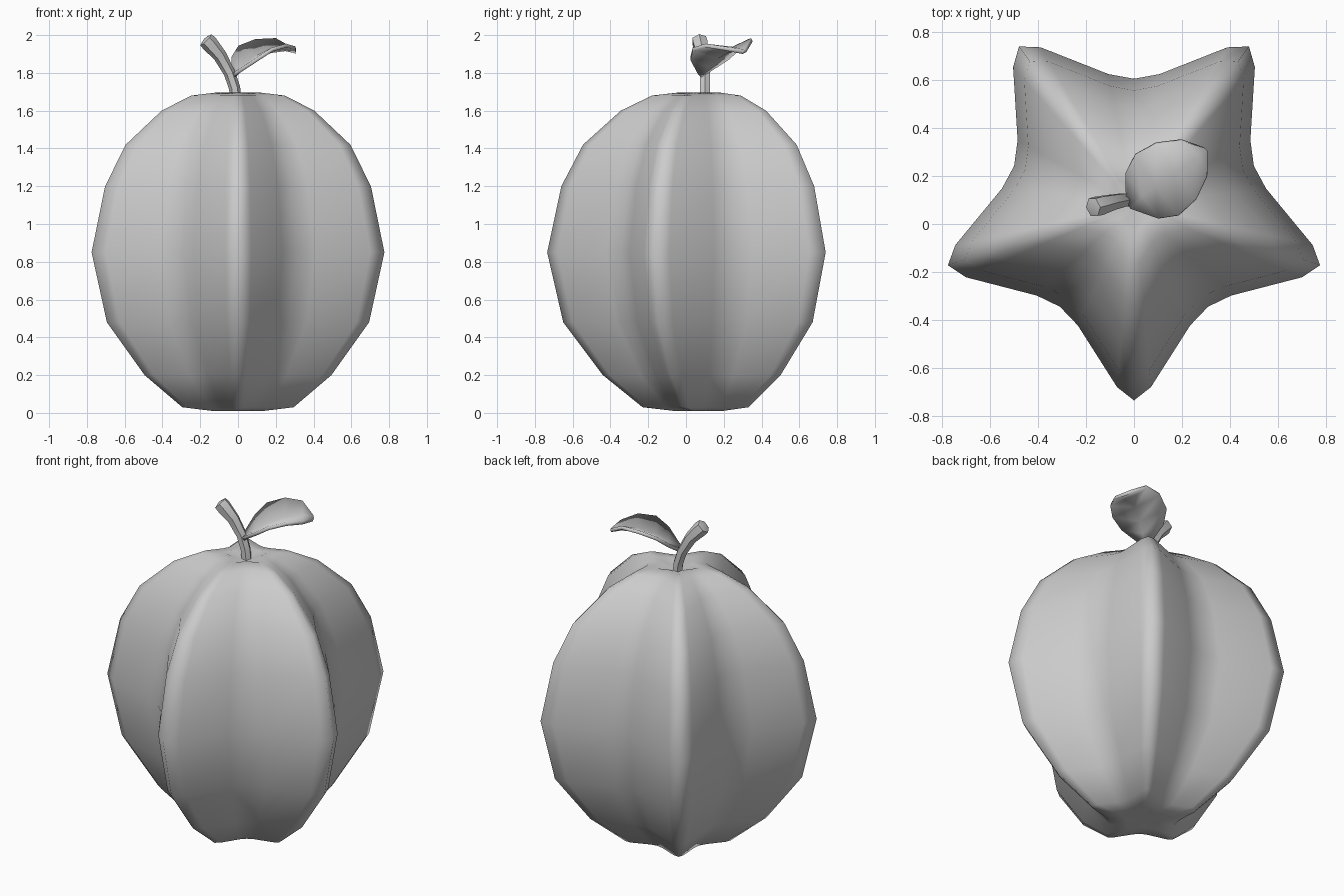
import bpy, bmesh
from math import sin, cos, pi, radians
from mathutils import Vector

old = bpy.data.objects.get("Cube")
if old:
    bpy.data.objects.remove(old, do_unlink=True)

grey = bpy.data.materials.new("plain grey")
grey.use_nodes = True
colour = (0.6, 0.6, 0.6, 1)
grey.diffuse_color = colour
grey.node_tree.nodes["Principled BSDF"].inputs["Base Color"].default_value = colour


def finish(name, bm):
    bmesh.ops.recalc_face_normals(bm, faces=bm.faces)
    mesh = bpy.data.meshes.new(name)
    bm.to_mesh(mesh)
    bm.free()
    mesh.materials.append(grey)
    mesh.shade_smooth()
    obj = bpy.data.objects.new(name, mesh)
    bpy.context.collection.objects.link(obj)
    return obj


def loft(name, rings, start, end):
    """Skin closed rings of points and close both ends with a fan."""
    bm = bmesh.new()
    rows = [[bm.verts.new(p) for p in ring] for ring in rings]
    n = len(rows[0])
    for a, b in zip(rows, rows[1:]):
        for i in range(n):
            j = (i + 1) % n
            bm.faces.new((a[i], a[j], b[j], b[i]))
    for row, tip in ((rows[0], start), (rows[-1], end)):
        centre = bm.verts.new(tip)
        for i in range(n):
            bm.faces.new((row[i], row[(i + 1) % n], centre))
    return finish(name, bm)


# Fruit: a five-pointed star section scaled along a rounded profile
CY = 0.08
point = [(0, 1), (5.3, 0.936), (25, 0.68), (36, 0.644), (47, 0.68), (66.7, 0.936)]
star = [(radians(72 * k + a - 90), r) for k in range(5) for a, r in point]
profile = [(0.14, 0.01), (0.31, 0.03), (0.52, 0.2), (0.73, 0.48), (0.815, 0.85),
           (0.74, 1.2), (0.625, 1.42), (0.425, 1.6), (0.26, 1.68), (0.13, 1.695)]
rings = [[(R * r * cos(a), CY + R * r * sin(a), z) for a, r in star] for R, z in profile]
loft("star_fruit", rings, (0, CY, 0.03), (0, CY, 1.66))

# Stem: a tapered hexagonal tube bent to one side
path = [(-0.01, 0.1, 1.64, 0.03), (-0.018, 0.1, 1.72, 0.03), (-0.045, 0.1, 1.8, 0.031),
        (-0.095, 0.09, 1.89, 0.036), (-0.15, 0.075, 1.955, 0.044), (-0.17, 0.07, 1.975, 0.042)]
centres = [Vector(p[:3]) for p in path]
rings = []
for i, c in enumerate(centres):
    t = (centres[min(i + 1, len(path) - 1)] - centres[max(i - 1, 0)]).normalized()
    u = t.cross(Vector((0, 1, 0))).normalized()
    v = t.cross(u)
    rings.append([c + path[i][3] * (u * cos(k * pi / 3) + v * sin(k * pi / 3)) for k in range(6)])
stem = loft("stem", rings, centres[0], centres[-1] + Vector((-0.008, 0, 0.008)))

# Leaf: folded along its midrib; rows give distance, half width, rib and edge heights
rows = [(0, 0.02, 1.785, 1.8, 1.8), (0.07, 0.12, 1.835, 1.875, 1.875),
        (0.14, 0.155, 1.88, 1.935, 1.925), (0.24, 0.143, 1.915, 1.97, 1.945),
        (0.335, 0.092, 1.925, 1.975, 1.93), (0.395, 0.01, 1.915, 1.92, 1.91)]
base = Vector((-0.02, 0.08, 0))
along, across = Vector((0.81, 0.58, 0)), Vector((-0.58, 0.81, 0))
bm = bmesh.new()
grid = []
for d, w, rib, far, near in rows:
    grid.append([bm.verts.new(base + along * d + across * s + Vector((0, 0, z)))
                 for s, z in ((-w, near), (0, rib), (w, far))])
for a, b in zip(grid, grid[1:]):
    for i in range(2):
        bm.faces.new((a[i], b[i], b[i + 1], a[i + 1]))
leaf = finish("leaf", bm)
thick = leaf.modifiers.new("thickness", "SOLIDIFY")
thick.thickness = 0.02
thick.offset = 0

# Keep the cut end of the stem and the leaf rim crisp
for obj in (stem, leaf):
    bpy.ops.object.select_all(action="DESELECT")
    obj.select_set(True)
    bpy.context.view_layer.objects.active = obj
    bpy.ops.object.shade_smooth_by_angle(angle=radians(50))
